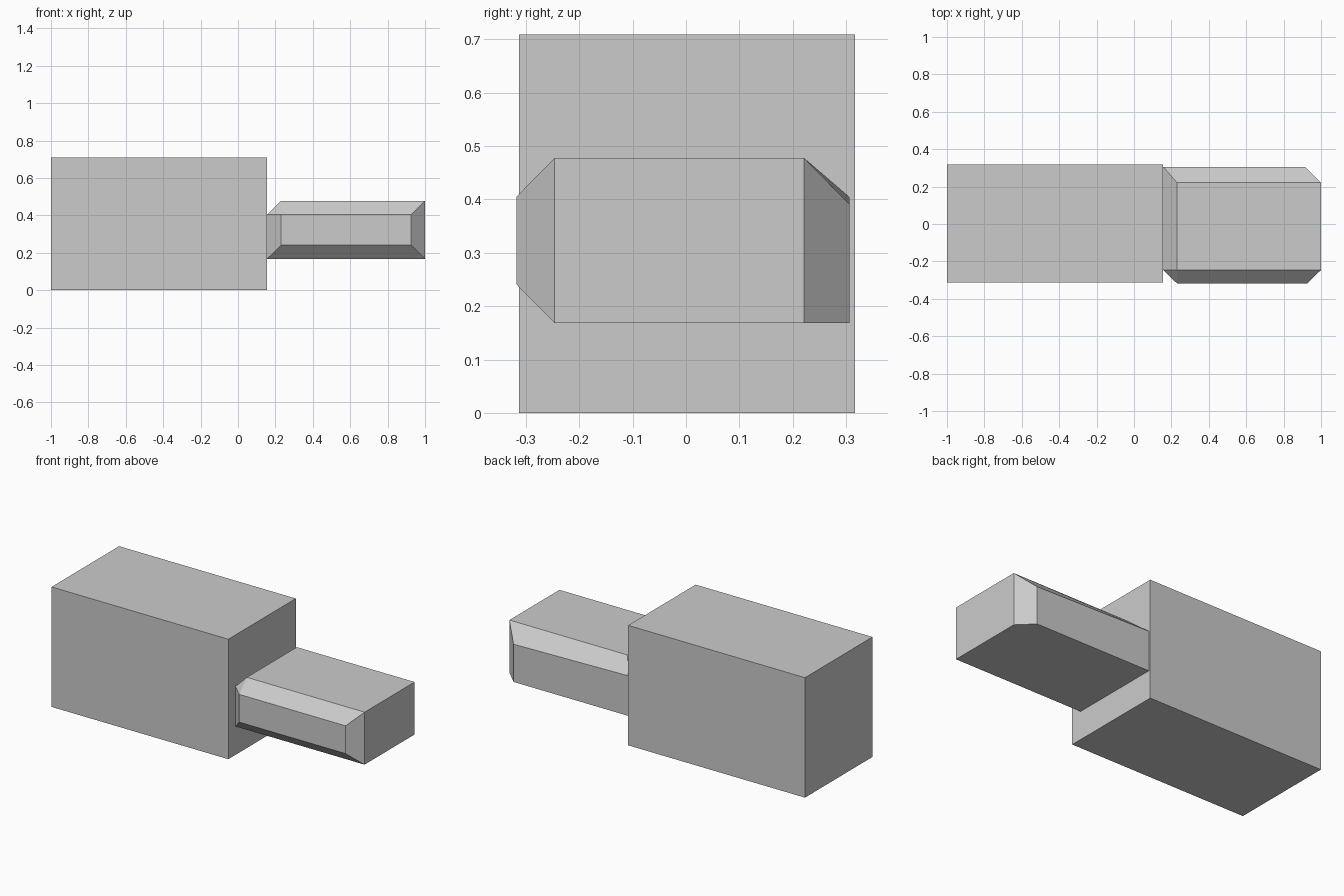
import bpy, bmesh

if "Cube" in bpy.data.objects:
    bpy.data.objects.remove(bpy.data.objects["Cube"])


def make_mesh(name, verts, faces):
    bm = bmesh.new()
    vs = [bm.verts.new(v) for v in verts]
    for f in faces:
        bm.faces.new([vs[i] for i in f])
    bmesh.ops.recalc_face_normals(bm, faces=bm.faces)
    mesh = bpy.data.meshes.new(name)
    bm.to_mesh(mesh)
    bm.free()
    obj = bpy.data.objects.new(name, mesh)
    bpy.context.collection.objects.link(obj)
    return obj


# Main block: plain box
x, y, z = (-1.0, 0.156), (-0.313, 0.317), (0.0, 0.709)
corners = [(a, b, c) for a in x for b in y for c in z]
make_mesh("main_block", corners,
          [(0, 1, 3, 2), (4, 6, 7, 5), (0, 4, 5, 1),
           (2, 3, 7, 6), (0, 2, 6, 4), (1, 5, 7, 3)])

# Chamfered block: front rim, top left, top back and back right edges are cut
x0, x1, xi = 0.156, 1.0, 0.23
z0, z1, zi = 0.168, 0.478, 0.405
yf, yr, yt, yb = -0.318, -0.246, 0.221, 0.306
verts = [
    # front panel
    (xi, yf, 0.241), (0.926, yf, 0.241), (0.926, yf, zi), (xi, yf, zi),
    # rim behind the front chamfers
    (x0, yr, z0), (x1, yr, z0), (x1, yr, z1), (xi, yr, z1), (x0, yr, zi),
    # rear ends of the right and top faces
    (x1, yt, z0), (x1, yt, z1), (xi, yt, z1),
    # back face
    (0.913, yb, z0), (0.913, yb, 0.391), (x0, yb, zi), (x0, yb, z0),
]
faces = [
    (0, 1, 2, 3), (4, 5, 1, 0), (5, 6, 2, 1), (6, 7, 3, 2), (7, 8, 3),
    (8, 4, 0, 3), (5, 9, 10, 6), (6, 10, 11, 7), (7, 11, 14, 8),
    (9, 12, 13, 10), (10, 13, 14, 11), (12, 15, 14, 13),
    (8, 14, 15, 4), (4, 15, 12, 9, 5),
]
make_mesh("chamfered_block", verts, faces)
